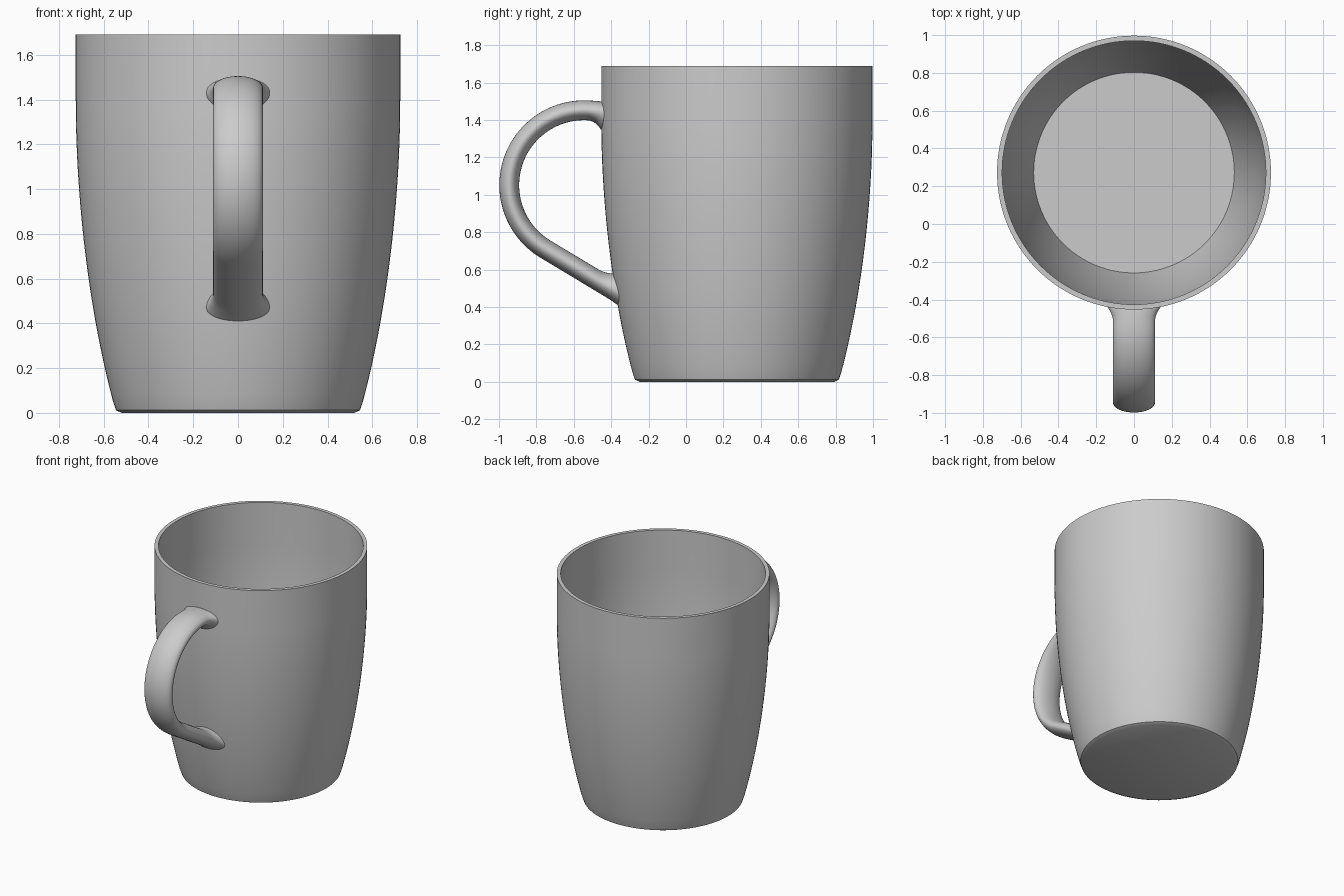
import bpy, bmesh, math
from mathutils import Vector
from mathutils.geometry import interpolate_bezier

if "Cube" in bpy.data.objects:
    bpy.data.objects.remove(bpy.data.objects["Cube"])

CY = 0.272       # cup axis position in y
WALL = 0.027     # wall thickness
TOP = 1.69       # rim height


def finish(name, bm):
    bmesh.ops.recalc_face_normals(bm, faces=bm.faces)
    mesh = bpy.data.meshes.new(name)
    bm.to_mesh(mesh)
    bm.free()
    obj = bpy.data.objects.new(name, mesh)
    bpy.context.collection.objects.link(obj)
    bpy.ops.object.select_all(action='DESELECT')
    obj.select_set(True)
    bpy.context.view_layer.objects.active = obj
    bpy.ops.object.shade_smooth_by_angle(angle=math.radians(30))
    return obj


# Outer side curve as (radius, height)
curve = [(p.x, p.y) for p in interpolate_bezier(
    Vector((0.558, 0.05)), Vector((0.665, 0.45)),
    Vector((0.725, 0.95)), Vector((0.725, 1.40)), 32)] + [(0.725, TOP)]


def radius(z):
    for (r0, z0), (r1, z1) in zip(curve, curve[1:]):
        if z <= z1:
            return r0 + (r1 - r0) * (z - z0) / (z1 - z0)
    return curve[-1][0]


# Cup body: bevelled foot, outer wall, rim, inner wall, floor
profile = [(0, 0), (0.52, 0), (0.545, 0.012)] + curve
profile += [(r - WALL, z) for r, z in reversed(curve)] + [(0, 0.05)]
bm = bmesh.new()
verts = [bm.verts.new((r, CY, z)) for r, z in profile]
edges = [bm.edges.new(pair) for pair in zip(verts, verts[1:])]
bmesh.ops.spin(bm, geom=verts + edges, cent=(0, CY, 0), axis=(0, 0, 1),
               angle=math.tau, steps=128, use_merge=True)
bmesh.ops.remove_doubles(bm, verts=bm.verts, dist=1e-5)
finish("cup_body", bm)

# Handle path in the yz plane: an arc, then a straight run to the wall
R, CENTRE = 0.40, Vector((-0.545, 1.052))
path = []
for i in range(65):
    a = math.radians(68 + (239 - 68) * i / 64)
    out = Vector((math.cos(a), math.sin(a)))
    path.append((CENTRE + R * out, out))
arc_end, out = path[-1]
along = Vector((-out.y, out.x))
path += [(arc_end + along * 0.50 * i / 36, out) for i in range(1, 37)]


def handle_point(p, out, a):
    """Oval section point, flared close to the wall and stopped inside it."""
    c, s = math.cos(a), math.sin(a)

    def place(width, depth):
        q = p + out * depth * s
        x = width * c
        inside = radius(q.y) - 0.012
        return x, q, CY - math.sqrt(inside ** 2 - x * x)

    x, q, wall = place(0.111, 0.053)
    flare = max(0, 1 - max(0, wall - q.x) / 0.085) ** 2
    x, q, wall = place(0.111 + 0.036 * flare,
                       0.053 + (0.04 if s < 0 else 0.005) * flare)
    return x, min(q.x, wall), q.y


# Handle
N = 40
bm = bmesh.new()
rings = [[bm.verts.new(handle_point(p, o, math.tau * k / N)) for k in range(N)]
         for p, o in path]
for r0, r1 in zip(rings, rings[1:]):
    for k in range(N):
        j = (k + 1) % N
        bm.faces.new((r0[k], r0[j], r1[j], r1[k]))
finish("handle", bm)
